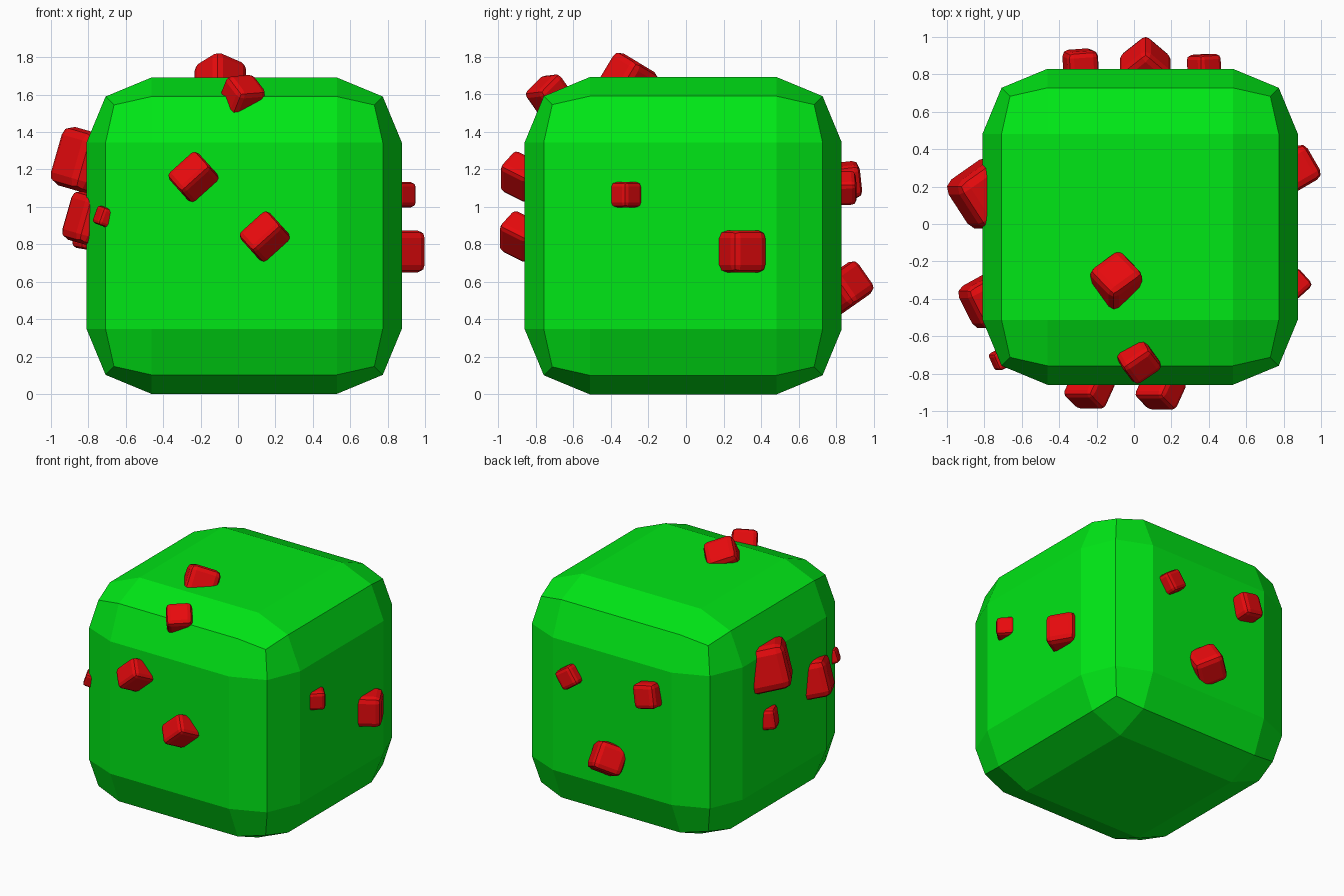
import bpy, bmesh
from math import radians
from mathutils import Euler

if "Cube" in bpy.data.objects:
    bpy.data.objects.remove(bpy.data.objects["Cube"])


def material(name, colour):
    m = bpy.data.materials.new(name)
    m.diffuse_color = colour
    m.use_nodes = True
    m.node_tree.nodes["Principled BSDF"].inputs["Base Color"].default_value = m.diffuse_color
    return m


def rounded_box(name, centre, size, bevel, mat, rot=(0, 0, 0)):
    """Flat-shaded box with two-segment rounded edges; turned about z, then y, then x."""
    bm = bmesh.new()
    bmesh.ops.create_cube(bm, size=1)
    bmesh.ops.scale(bm, vec=size, verts=bm.verts)
    bmesh.ops.bevel(bm, geom=bm.edges[:], offset=bevel, offset_type='OFFSET',
                    segments=2, profile=0.5, affect='EDGES', clamp_overlap=True)
    # Euler order 'ZYX' turns about z first
    turn = Euler([radians(a) for a in rot], 'ZYX').to_matrix()
    bmesh.ops.rotate(bm, matrix=turn, verts=bm.verts)
    me = bpy.data.meshes.new(name)
    bm.to_mesh(me)
    bm.free()
    me.materials.append(mat)
    ob = bpy.data.objects.new(name, me)
    ob.location = centre
    bpy.context.collection.objects.link(ob)
    return ob


green = material("green", (0.0, 0.8, 0.008, 1))
red = material("red", (0.8, 0.003, 0.004, 1))

# Main block
rounded_box("body", (0.033, -0.015, 0.846), (1.686, 1.69, 1.692), 0.348, green)

# Small stuck-on chunks: name, centre, size (x, y, z), rotation (x, y, z)
chunks = [
    # right side
    ("right_chunk_small", (0.867, -0.32, 1.065), (0.13, 0.13, 0.135), (0, 0, 42)),
    ("right_chunk_large", (0.87, 0.295, 0.762), (0.21, 0.21, 0.225), (0, 0, 30)),
    # back
    ("back_chunk_right", (0.375, 0.837, 1.10), (0.145, 0.14, 0.145), (0, 35, 3)),
    ("back_chunk_left", (-0.285, 0.845, 1.14), (0.17, 0.17, 0.18), (6, 12, 3)),
    ("back_chunk_low", (0.06, 0.845, 0.565), (0.215, 0.215, 0.205), (35, 0, 44)),
    # front
    ("front_chunk_upper", (-0.238, -0.88, 1.16), (0.155, 0.18, 0.21), (0, 48, -34)),
    ("front_chunk_lower", (0.143, -0.885, 0.842), (0.155, 0.18, 0.21), (0, 48, -34)),
    # top and front bevel
    ("top_edge_chunk", (0.022, -0.725, 1.592), (0.18, 0.17, 0.18), (35, 18, 30)),
    ("top_chunk", (-0.095, -0.305, 1.678), (0.22, 0.215, 0.21), (-31, 0, 40)),
    # left side and corner
    ("corner_chunk", (-0.71, -0.722, 0.945), (0.095, 0.1, 0.1), (0, 20, 25)),
    ("left_chunk_large", (-0.79, 0.165, 1.235), (0.305, 0.305, 0.325), (0, 16, 34)),
    ("left_chunk_front", (-0.77, -0.405, 0.925), (0.25, 0.25, 0.27), (0, 16, 28)),
    ("left_chunk_small", (-0.795, 0.17, 0.845), (0.14, 0.14, 0.15), (0, 10, 25)),
]
for name, centre, size, rot in chunks:
    rounded_box(name, centre, size, min(size) * 0.19, red, rot)
